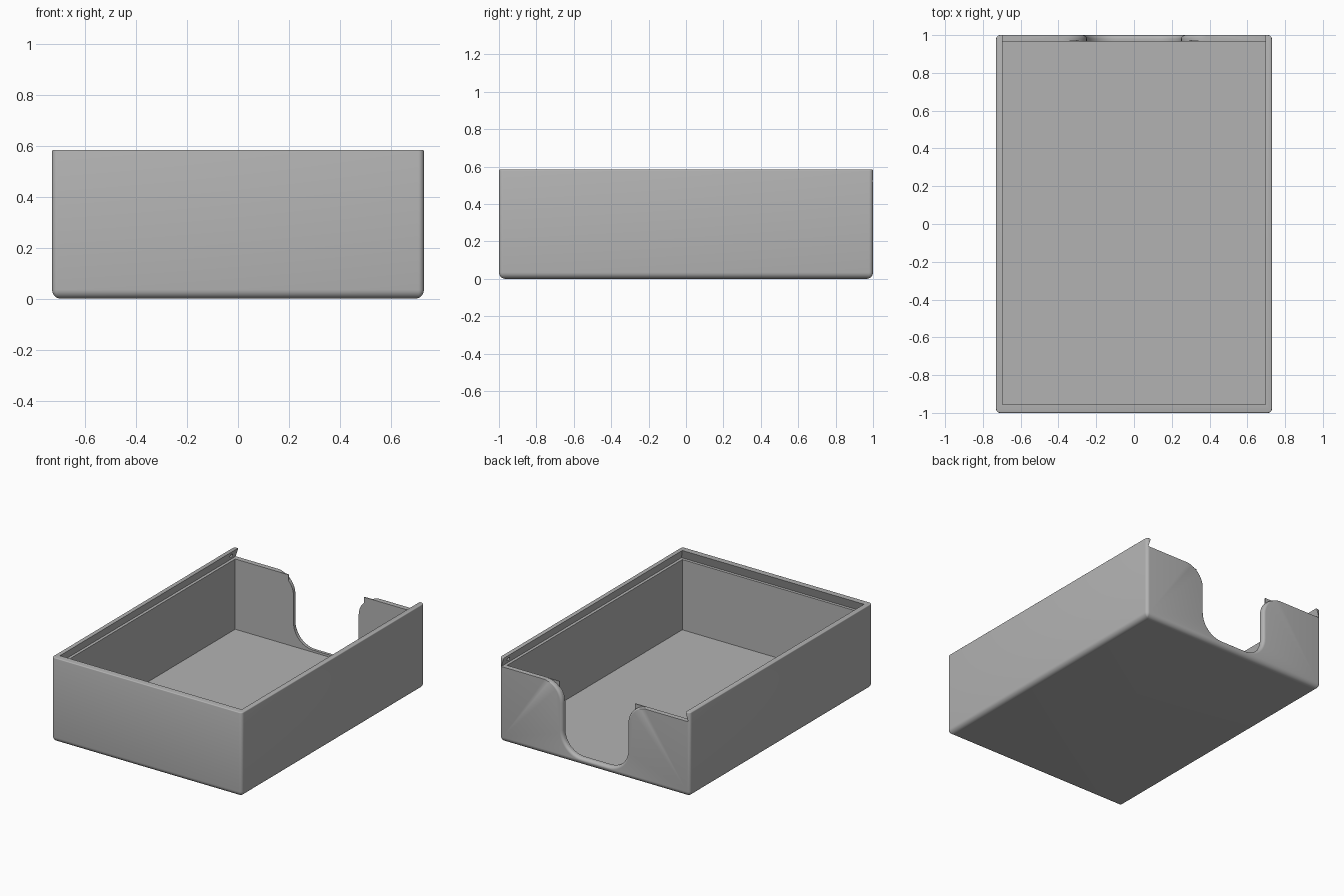
import bpy, bmesh, math

if "Cube" in bpy.data.objects:
    bpy.data.objects.remove(bpy.data.objects["Cube"], do_unlink=True)

grey = bpy.data.materials.new("plain grey")
grey.use_nodes = True
grey.diffuse_color = (0.45, 0.45, 0.45, 1)
grey.node_tree.nodes["Principled BSDF"].inputs["Base Color"].default_value = (0.45, 0.45, 0.45, 1)

HX, HY, HEIGHT = 0.73, 1.0, 0.585
INNER_X, BACK_Y, FRONT_Y = 0.697, 0.965, -0.955
FLOOR_Z, LEDGE_Z = 0.035, 0.522
NOTCH_X, NOTCH_Z, TOP_R, LOW_R = 0.25, 0.05, 0.135, 0.15


def loft(name, rings):
    """Closed solid through rings of equal point count."""
    bm = bmesh.new()
    loops = [[bm.verts.new(p) for p in ring] for ring in rings]
    n = len(loops[0])
    for a, b in zip(loops, loops[1:]):
        for i in range(n):
            bm.faces.new((a[i], a[(i + 1) % n], b[(i + 1) % n], b[i]))
    bm.faces.new(loops[0])
    bm.faces.new(loops[-1])
    bmesh.ops.recalc_face_normals(bm, faces=bm.faces)
    mesh = bpy.data.meshes.new(name)
    bm.to_mesh(mesh)
    bm.free()
    obj = bpy.data.objects.new(name, mesh)
    mesh.materials.append(grey)
    bpy.context.collection.objects.link(obj)
    return obj


def rounded_ring(inset, z, radius=0.022, steps=6):
    r = max(radius - inset, 0.003)
    points = []
    for quarter, (sx, sy) in enumerate(((1, 1), (-1, 1), (-1, -1), (1, -1))):
        for i in range(steps + 1):
            a = (quarter + i / steps) * math.pi / 2
            points.append((sx * (HX - inset - r) + r * math.cos(a),
                           sy * (HY - inset - r) + r * math.sin(a), z))
    return points


def rect(hx, y0, y1, z):
    return [(-hx, y0, z), (hx, y0, z), (hx, y1, z), (-hx, y1, z)]


def notch_ring(y, flare, steps=12):
    """Outline of the thumb opening, widened by the flare."""
    half = []
    for i in range(steps + 1):
        a = math.pi / 2 * i / steps
        r = LOW_R + flare
        half.append((NOTCH_X - LOW_R + r * math.sin(a), NOTCH_Z + LOW_R - r * math.cos(a)))
    for i in range(steps + 1):
        a = math.pi / 2 * i / steps
        r = TOP_R - flare * math.cos(a)
        half.append((NOTCH_X + TOP_R - r * math.cos(a), LEDGE_Z - TOP_R + r * math.sin(a)))
    half.append((NOTCH_X + TOP_R, HEIGHT + 0.1))
    return [(x, y, z) for x, z in half] + [(-x, y, z) for x, z in reversed(half)]


def cut(target, cutter):
    cutter.hide_render = True
    mod = target.modifiers.new("cut", 'BOOLEAN')
    mod.operation, mod.solver, mod.object = 'DIFFERENCE', 'EXACT', cutter
    bpy.context.view_layer.objects.active = target
    bpy.ops.object.modifier_apply(modifier=mod.name)
    bpy.data.objects.remove(cutter, do_unlink=True)


# Outer body: rounded base, softly rounded corners, fine top edge
rings = []
for i in range(7):
    a = math.pi / 2 * i / 6
    rings.append(rounded_ring(0.035 * (1 - math.sin(a)), 0.035 * (1 - math.cos(a))))
for i in range(4):
    a = math.pi / 2 * i / 3
    rings.append(rounded_ring(0.006 * (1 - math.cos(a)), HEIGHT - 0.006 * (1 - math.sin(a))))
box = loft("box_body", rings)

# Storage cavity
cut(box, loft("cavity_cutter", [rect(INNER_X, FRONT_Y, BACK_Y, z) for z in (FLOOR_Z, HEIGHT - 0.03)]))

# Undercut track for a sliding lid, open at the back
slope = 0.02 / (HEIGHT - LEDGE_Z)
track = []
for z in (LEDGE_Z, HEIGHT + 0.02):
    d = slope * (HEIGHT - z)
    track.append(rect(INNER_X + d, FRONT_Y - d, HY + 0.1, z))
cut(box, loft("track_cutter", track))

# Thumb opening in the back wall with a rounded outer edge
EDGE = 0.02
notch = [notch_ring(BACK_Y - 0.03, 0)]
for i in range(7):
    a = math.pi / 2 * i / 6
    notch.append(notch_ring(HY - EDGE + EDGE * math.sin(a), EDGE * (1 - math.cos(a))))
notch.append(notch_ring(HY + 0.05, EDGE))
cut(box, loft("notch_cutter", notch))

# Detent dimples at the back end of the track
for side in (-1, 1):
    bpy.ops.mesh.primitive_uv_sphere_add(segments=16, ring_count=8, radius=0.013,
                                         location=(side * 0.708, 0.935, 0.552))
    cut(box, bpy.context.object)

bpy.ops.object.select_all(action='DESELECT')
box.select_set(True)
bpy.context.view_layer.objects.active = box
bpy.ops.object.shade_smooth_by_angle(angle=math.radians(32))

# Thin pointed lips on the inside of the opening's shoulders
for side, label in ((-1, "right"), (1, "left")):
    outline = ((0.29, LEDGE_Z), (0.29, 0.43), (0.32, 0.45), (0.4, LEDGE_Z - 0.01), (0.4, LEDGE_Z))
    loft("shoulder_lip_" + label,
         [[(side * x, y, z) for x, z in outline] for y in (BACK_Y, BACK_Y + 0.006)])
